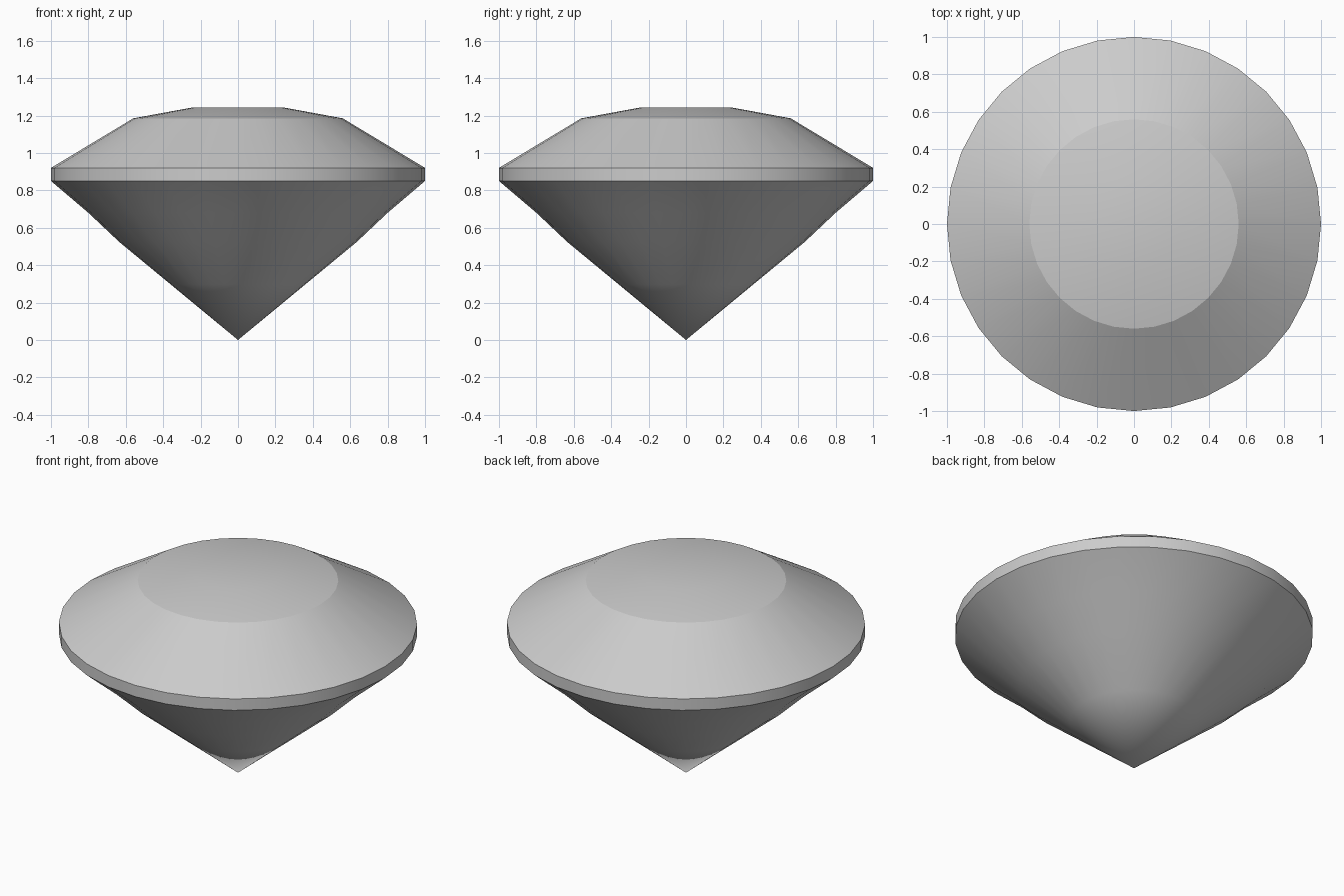
import bpy, bmesh, math

if "Cube" in bpy.data.objects:
    bpy.data.objects.remove(bpy.data.objects["Cube"])

SEGMENTS = 32

# Half profile (radius, height): pavilion, girdle, crown, domed table
profile = [(0.36, 0.297), (0.635, 0.524), (0.80, 0.68), (1.0, 0.85),
           (1.0, 0.92), (0.56, 1.185), (0.25, 1.242)]

bm = bmesh.new()


def ring(radius, height):
    return [bm.verts.new((radius * math.cos(2 * math.pi * i / SEGMENTS),
                          radius * math.sin(2 * math.pi * i / SEGMENTS),
                          height)) for i in range(SEGMENTS)]


rings = [ring(r, z) for r, z in profile]

# Pointed culet
tip = bm.verts.new((0, 0, 0))
for i in range(SEGMENTS):
    bm.faces.new((tip, rings[0][(i + 1) % SEGMENTS], rings[0][i]))

# Bands between rings
for low, high in zip(rings, rings[1:]):
    for i in range(SEGMENTS):
        j = (i + 1) % SEGMENTS
        bm.faces.new((low[i], low[j], high[j], high[i]))

# Flat middle of the table
bm.faces.new(rings[-1])

mesh = bpy.data.meshes.new("cut_gem")
bm.to_mesh(mesh)
bm.free()
gem = bpy.data.objects.new("cut_gem", mesh)
bpy.context.collection.objects.link(gem)

# Smooth bands, sharp girdle and table edges
bpy.context.view_layer.objects.active = gem
gem.select_set(True)
bpy.ops.object.shade_smooth_by_angle(angle=math.radians(18))
